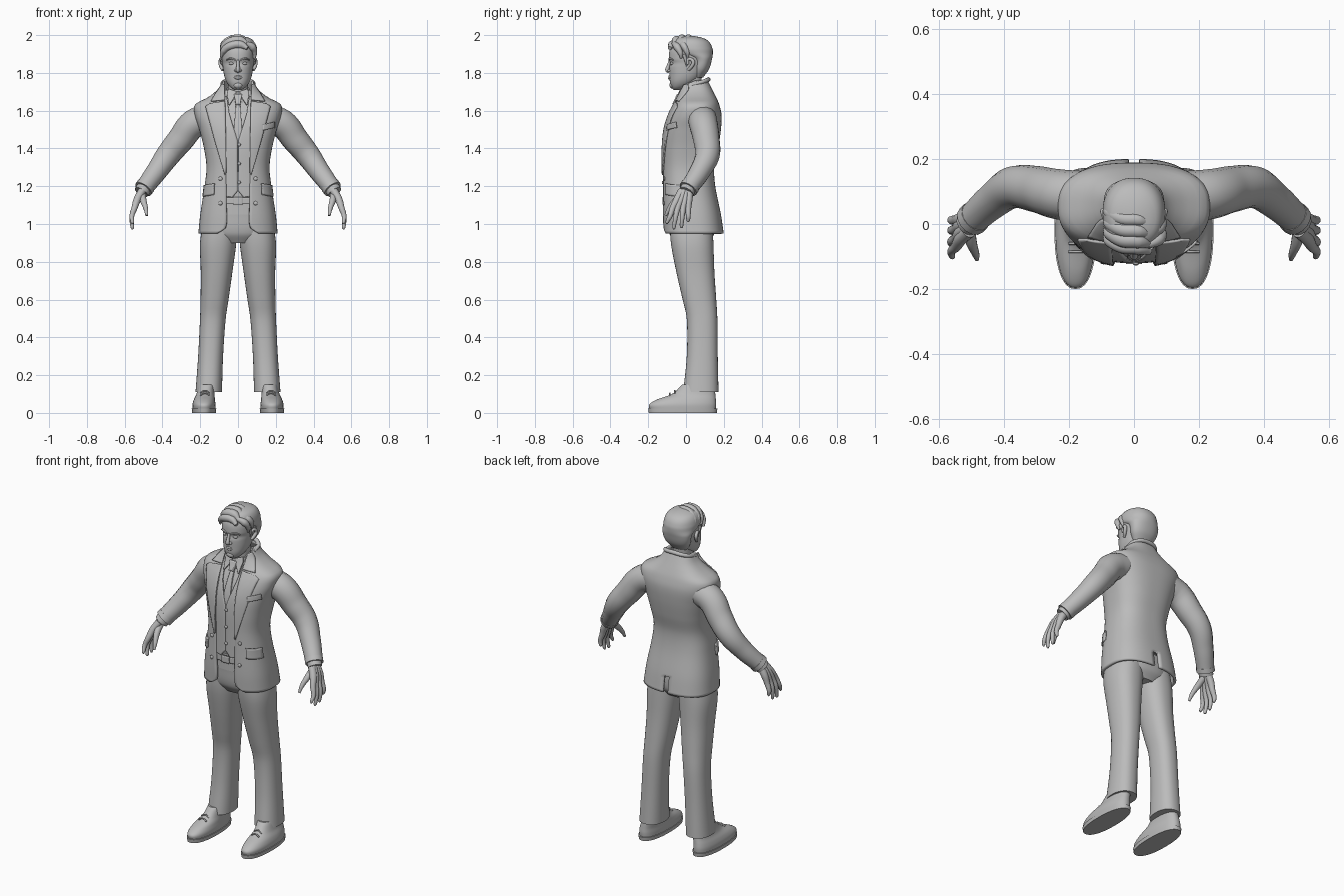
import bpy
import bmesh
import math
from mathutils import Vector

if "Cube" in bpy.data.objects:
    bpy.data.objects.remove(bpy.data.objects["Cube"])

grey = bpy.data.materials.new("plain_grey")
grey.use_nodes = True
grey.diffuse_color = (0.5, 0.5, 0.5, 1)
grey.node_tree.nodes["Principled BSDF"].inputs["Base Color"].default_value = grey.diffuse_color


def finish(name, mesh, mirror=False, thick=0):
    """Shade a mesh, give it the material and link it."""
    bm = bmesh.new()
    bm.from_mesh(mesh)
    bmesh.ops.recalc_face_normals(bm, faces=bm.faces)
    bm.to_mesh(mesh)
    bm.free()
    mesh.materials.clear()
    mesh.materials.append(grey)
    mesh.polygons.foreach_set("use_smooth", [True] * len(mesh.polygons))
    mesh.set_sharp_from_angle(angle=math.radians(40))
    obj = bpy.data.objects.new(name, mesh)
    bpy.context.collection.objects.link(obj)
    if thick:
        solid = obj.modifiers.new("thickness", "SOLIDIFY")
        solid.thickness, solid.offset = thick, -1
    if mirror:
        obj.modifiers.new("mirror", "MIRROR").use_mirror_merge = False
    return obj


def sample(table, z):
    """Smoothly interpolate the rows of a table by their first value."""
    z = min(max(z, table[0][0]), table[-1][0])
    last = len(table) - 1
    i = max(k for k in range(last) if table[k][0] <= z)
    a, b = table[i], table[i + 1]
    p, q = table[max(i - 1, 0)], table[min(i + 2, last)]
    h = b[0] - a[0]
    t = (z - a[0]) / h
    out = []
    for k in range(1, len(a)):
        m0 = (b[k] - p[k]) / (b[0] - p[0]) * h
        m1 = (q[k] - a[k]) / (q[0] - a[0]) * h
        d = b[k] - a[k]
        out.append(a[k] + t * m0 + t * t * (3 * d - 2 * m0 - m1) + t ** 3 * (m0 + m1 - 2 * d))
    return out


def loft(name, table, power=2.3, inset=0, gap=None, vent=0, tilt=0, steps=28, segs=48, **kw):
    """Stack rings (z, centre x, half width, front y, back y); gap leaves the front open."""
    verts, faces = [], []
    z0, z1 = table[0][0], table[-1][0]
    cols = segs + 1 if gap else segs
    for i in range(steps + 1):
        z = z0 + (z1 - z0) * i / steps
        cx, rx, yf, yb = sample(table, z)
        rx, ry, cy = rx - inset, (yb - yf) / 2 - inset, (yb + yf) / 2
        start = math.asin(min(1, sample(gap, z)[0] / rx) ** (power / 2)) if gap else 0
        for j in range(cols):
            a = start + (2 * math.pi - 2 * start) * j / segs
            s, c = math.sin(a), math.cos(a)
            x = cx + rx * math.copysign(abs(s) ** (2 / power), s)
            y = cy - ry * math.copysign(abs(c) ** (2 / power), c)
            verts.append((x, y, z + tilt * y))
    for i in range(steps):
        zi = z0 + (z1 - z0) * i / steps
        for j in range(segs):
            if gap and j == segs // 2 and zi < vent:
                continue
            k = (j + 1) % cols
            faces.append((i * cols + j, i * cols + k, (i + 1) * cols + k, (i + 1) * cols + j))
    if not gap:
        faces.append(tuple(range(cols)))
        faces.append(tuple(range(steps * cols, (steps + 1) * cols)))
    mesh = bpy.data.meshes.new(name)
    mesh.from_pydata(verts, [], faces)
    return finish(name, mesh, **kw)


def tube(name, points, mirror=False):
    """Round tube through points (x, y, z, radius)."""
    curve = bpy.data.curves.new(name, "CURVE")
    curve.dimensions = "3D"
    curve.bevel_depth, curve.bevel_resolution, curve.resolution_u = 1, 5, 8
    curve.use_fill_caps = True
    spline = curve.splines.new("BEZIER")
    spline.bezier_points.add(len(points) - 1)
    for bp, p in zip(spline.bezier_points, points):
        bp.co, bp.radius = p[:3], p[3]
        bp.handle_left_type = bp.handle_right_type = "AUTO"
    helper = bpy.data.objects.new(name + "_path", curve)
    bpy.context.collection.objects.link(helper)
    bpy.context.view_layer.update()
    mesh = bpy.data.meshes.new_from_object(helper.evaluated_get(bpy.context.evaluated_depsgraph_get()))
    bpy.data.objects.remove(helper)
    return finish(name, mesh, mirror)


def ball(name, centre, size, mirror=False):
    mesh = bpy.data.meshes.new(name)
    bm = bmesh.new()
    bmesh.ops.create_uvsphere(bm, u_segments=16, v_segments=10, radius=1)
    for v in bm.verts:
        v.co = Vector(centre) + v.co * Vector(size)
    bm.to_mesh(mesh)
    bm.free()
    return finish(name, mesh, mirror)


TORSO = [(.95, 0, .21, -.12, .2), (1.05, 0, .2, -.125, .185), (1.2, 0, .177, -.125, .155),
         (1.3, 0, .167, -.125, .15), (1.4, 0, .18, -.125, .17), (1.5, 0, .205, -.115, .185),
         (1.58, 0, .23, -.09, .188), (1.635, 0, .225, -.062, .175), (1.67, 0, .16, -.045, .16),
         (1.71, 0, .11, -.03, .14), (1.76, 0, .08, -.015, .115)]


def front(x, z, lift):
    """Front y of the torso surface."""
    _, rx, yf, yb = sample(TORSO, z)
    u = min(abs(x) / rx, .99)
    return (yf + yb) / 2 - (yb - yf) / 2 * (1 - u ** 2.6) ** (1 / 2.6) - lift


def plate(name, rows, lift, thick=.008, mirror=True, cols=8, fine=6):
    """Cloth plate lying on the torso; rows run inner (x, z) to outer (x, z)."""
    rings = [[p + (q - p) * s / fine for p, q in zip(a, b)]
             for a, b in zip(rows, rows[1:]) for s in range(fine)] + [rows[-1]]
    verts = []
    for xa, za, xb, zb in rings:
        for j in range(cols + 1):
            x, z = xa + (xb - xa) * j / cols, za + (zb - za) * j / cols
            verts.append((x, front(x, z, lift), z))
    w = cols + 1
    faces = [(i * w + j, i * w + j + 1, i * w + w + j + 1, i * w + w + j)
             for i in range(len(rings) - 1) for j in range(cols)]
    mesh = bpy.data.meshes.new(name)
    mesh.from_pydata(verts, [], faces)
    obj = finish(name, mesh, mirror, thick)
    obj.modifiers["thickness"].offset = 0


# Jacket, open in front and vented behind
EDGE = [(.95, .11), (.98, .066), (1.1, .062), (1.27, .064), (1.5, .066), (1.6, .068),
        (1.7, .085), (1.76, .08)]
loft("jacket", TORSO, 2.6, gap=EDGE, vent=1.04, steps=60, segs=75, thick=.014)
plate("lapel", [(.068, 1.65, .15, 1.637), (.067, 1.6, .172, 1.622), (.064, 1.45, .125, 1.45),
                (.062, 1.27, .07, 1.26)], .004)
plate("jacket_collar", [(.07, 1.735, .084, 1.74), (.07, 1.69, .115, 1.695), (.068, 1.656, .142, 1.65)], .005)
plate("hip_pocket_flap", [(.125, 1.215, .178, 1.205), (.128, 1.155, .185, 1.145)], .006)
plate("chest_pocket", [(.13, 1.525, .192, 1.54), (.13, 1.495, .192, 1.51)], .005, mirror=False)
tube("back_collar", [(.085, .03, 1.735, .009), (.07, .095, 1.755, .011), (0, .118, 1.765, .012),
                     (-.07, .095, 1.755, .011), (-.085, .03, 1.735, .009)])
for z in (1.24, 1.11):
    ball("jacket_button", (.093, front(.093, z, .002), z), (.011, .006, .011), True)

# Shirt, waistcoat and tie
loft("shirt", TORSO[1:-1], 2.6, inset=.022)
plate("waistcoat", [(.06, 1.675, .1, 1.67), (.045, 1.58, .1, 1.58), (.002, 1.44, .1, 1.44),
                    (.001, 1.2, .1, 1.2), (.001, 1.175, .1, 1.17), (.03, 1.14, .1, 1.155)], -.009)
for z in (1.42, 1.32, 1.22):
    ball("waistcoat_button", (.006, front(0, z, -.003), z), (.009, .006, .009))
plate("tie", [(-.011, 1.635, .011, 1.635), (-.02, 1.52, .02, 1.52), (-.022, 1.42, .022, 1.42)],
      -.013, mirror=False)
plate("tie_knot", [(-.021, 1.685, .021, 1.685), (-.012, 1.632, .012, 1.632)], 0, .02, False)
plate("shirt_collar_point", [(.008, 1.7, .05, 1.715), (.022, 1.665, .058, 1.69), (.046, 1.628, .05, 1.632)], 0)
loft("shirt_collar", [(1.65, 0, .068, -.04, .09), (1.71, 0, .06, -.034, .082)], tilt=.3, steps=4)

# Trousers and belt
loft("hips", [(.9, 0, .11, -.055, .12), (.95, 0, .175, -.088, .15), (1.05, 0, .176, -.1, .15),
              (1.15, 0, .16, -.106, .135)])
loft("trouser_leg", [(.11, .155, .07, -.015, .172), (.3, .145, .066, .004, .168), (.5, .133, .068, .004, .166),
                     (.6, .124, .074, -.018, .16), (.75, .113, .084, -.052, .15),
                     (.9, .105, .096, -.08, .145), (1, .095, .09, -.085, .14)], mirror=True)
plate("belt", [(-.1, 1.14, .1, 1.14), (-.1, 1.105, .1, 1.105)], -.012, mirror=False)
plate("belt_buckle", [(-.024, 1.142, .024, 1.142), (-.024, 1.102, .024, 1.102)], -.006, mirror=False)

# Shoes
loft("shoe", [(.015, .18, .06, -.192, .158), (.045, .18, .061, -.194, .16), (.07, .178, .056, -.155, .158),
              (.1, .172, .048, -.075, .155), (.15, .165, .045, -.02, .15)], mirror=True)
loft("shoe_sole", [(0, .18, .063, -.197, .163), (.022, .18, .065, -.2, .166)], steps=2, mirror=True)
for y, z in ((-.085, .105), (-.06, .118)):
    tube("shoelace", [(.15, y, z - .012, .004), (.174, y, z, .004), (.2, y, z - .012, .004)], True)

# Arms and hands
tube("sleeve", [(.16, .085, 1.56, .078), (.235, .092, 1.53, .077), (.305, .108, 1.445, .071),
                (.37, .113, 1.365, .065), (.43, .075, 1.28, .056), (.497, .015, 1.19, .048)], True)
tube("sleeve_edge", [(.487, .024, 1.203, .051), (.501, .011, 1.184, .051)], True)
tube("shirt_cuff", [(.49, .02, 1.2, .042), (.512, .002, 1.168, .04)], True)
for name, root, knuckle, tip, low in (("index", -.022, -.07, -.1, 1.0), ("middle", -.01, -.044, -.064, .972),
                                      ("ring", .006, -.015, -.024, .978), ("little", .018, .012, .012, 1.01)):
    tube(name + "_finger", [(.508, root, 1.175, .021), (.533, (root + knuckle) / 2, 1.13, .02),
                            (.548, knuckle, 1.085, .016), (.562, (knuckle + tip) / 2, 1.04, .0125),
                            (.559, tip, low + .008, .009), (.558, tip, low, .004)], True)
tube("thumb", [(.508, -.01, 1.16, .02), (.5, -.058, 1.12, .017), (.488, -.09, 1.08, .012),
               (.483, -.108, 1.045, .007)], True)

# Head and face
loft("neck", [(1.62, 0, .06, -.03, .085), (1.7, 0, .053, -.03, .078), (1.79, 0, .055, -.03, .085)])
loft("head", [(1.71, 0, .018, -.066, -.035), (1.722, 0, .038, -.076, .0), (1.75, 0, .06, -.085, .05),
              (1.785, 0, .073, -.087, .085), (1.83, 0, .08, -.088, .11), (1.852, 0, .083, -.084, .12),
              (1.875, 0, .086, -.091, .125), (1.93, 0, .085, -.083, .125), (1.97, 0, .06, -.05, .1)],
     2.2, steps=40)
tube("nose", [(0, -.083, 1.868, .007), (0, -.094, 1.835, .009), (0, -.098, 1.814, .012), (0, -.088, 1.806, .008)])
ball("nostril_wing", (.012, -.088, 1.812), (.008, .01, .008), True)
for z, r in ((1.781, .006), (1.772, .007)):
    tube("lip", [(-.026, -.079, 1.777, .003), (0, -.088, z, r), (.026, -.079, 1.777, .003)])
ball("chin", (0, -.072, 1.735), (.024, .016, .018))
ball("eye", (.034, -.073, 1.85), (.015, .011, .008), True)
tube("eyebrow", [(.014, -.089, 1.868, .004), (.04, -.085, 1.877, .005), (.062, -.068, 1.868, .003)], True)
tube("ear", [(.08, .012, 1.815, .008), (.09, .03, 1.835, .01), (.094, .038, 1.86, .01),
             (.087, .014, 1.872, .008), (.084, .008, 1.845, .007)], True)

# Hair: cap with swept locks
loft("hair_cap", [(1.775, 0, .05, .03, .09), (1.82, 0, .078, .035, .122), (1.875, 0, .09, .025, .138),
                  (1.905, 0, .095, -.05, .142), (1.93, 0, .096, -.078, .14), (1.965, 0, .085, -.07, .122),
                  (1.985, 0, .062, -.045, .09), (1.995, 0, .02, -.01, .045)], 2.2, steps=36)
for y, z, r in ((-.074, 1.945, .021), (-.052, 1.966, .024), (-.022, 1.976, .022), (.012, 1.978, .02)):
    tube("swept_lock", [(.05, y - .012, z - .014, .01), (.015, y, z + .004, r), (-.035, y + .004, z, r),
                        (-.075, y + .022, z - .027, .018), (-.09, y + .034, z - .06, .006)])
for y, z in ((-.055, 1.945), (-.02, 1.952)):
    tube("side_lock", [(.04, y - .01, z + .012, .012), (.075, y + .008, z - .008, .02),
                       (.088, y + .025, z - .04, .014), (.086, y + .03, z - .07, .005)])
tube("sideburn", [(.085, -.012, 1.9, .01), (.082, .0, 1.86, .007), (.079, .004, 1.835, .003)], True)
